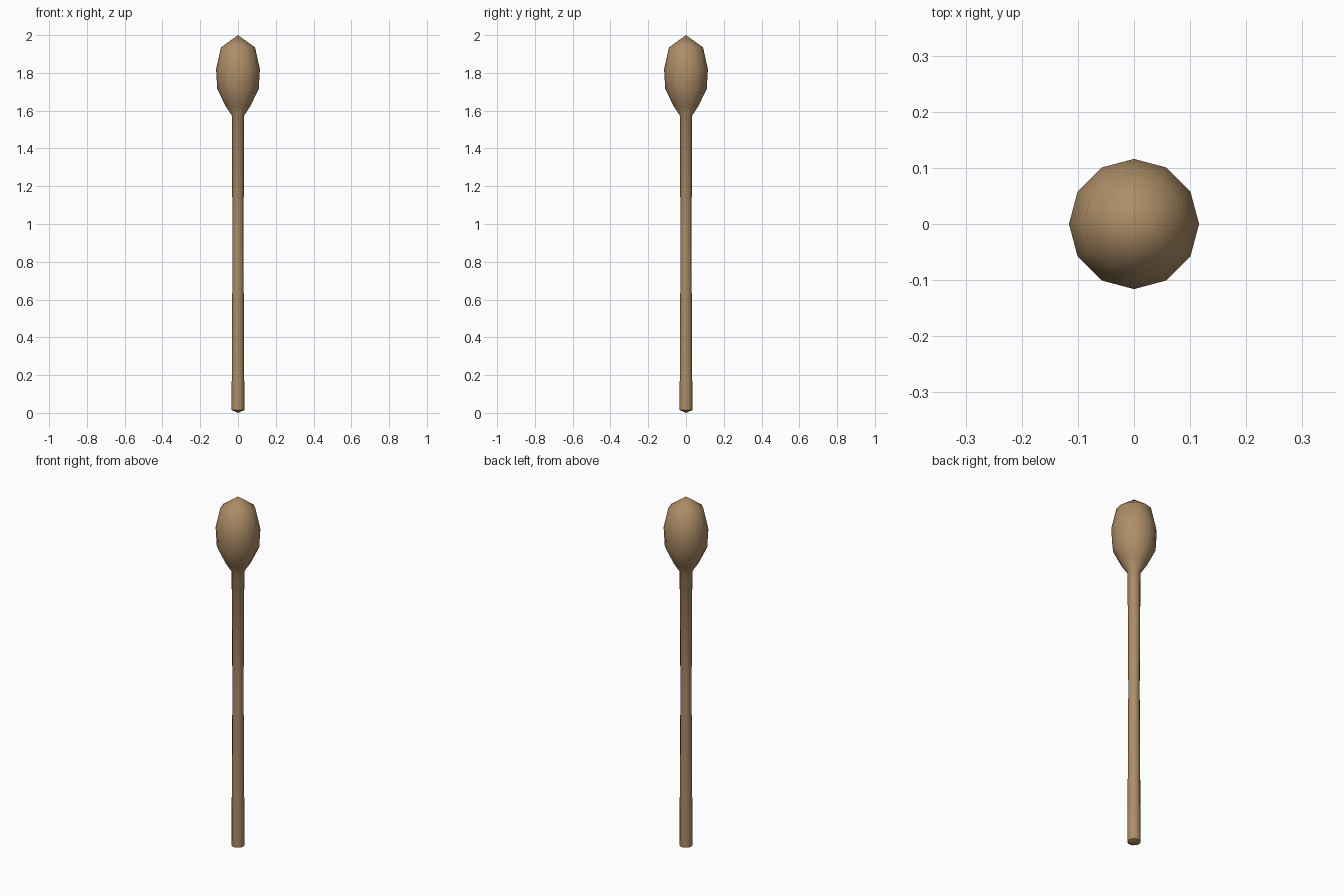
import bpy, bmesh, math

if "Cube" in bpy.data.objects:
    bpy.data.objects.remove(bpy.data.objects["Cube"])

SIDES = 12

wood = bpy.data.materials.new("tan_wood")
wood.diffuse_color = (0.42, 0.27, 0.135, 1)
wood.use_nodes = True
wood.node_tree.nodes["Principled BSDF"].inputs["Base Color"].default_value = wood.diffuse_color


def lathe(name, profile):
    """Turn (radius, z) points around z; radius 0 makes a pole."""
    bm = bmesh.new()
    rings = []
    for r, z in profile:
        if r == 0:
            rings.append([bm.verts.new((0, 0, z))] * SIDES)
        else:
            rings.append([bm.verts.new((r * math.cos(2 * math.pi * i / SIDES),
                                        r * math.sin(2 * math.pi * i / SIDES), z))
                          for i in range(SIDES)])
    for low, high in zip(rings, rings[1:]):
        for i in range(SIDES):
            j = (i + 1) % SIDES
            corners = dict.fromkeys((low[i], low[j], high[j], high[i]))
            bm.faces.new(list(corners))
    bmesh.ops.recalc_face_normals(bm, faces=bm.faces)
    mesh = bpy.data.meshes.new(name)
    bm.to_mesh(mesh)
    bm.free()
    mesh.materials.append(wood)
    obj = bpy.data.objects.new(name, mesh)
    bpy.context.collection.objects.link(obj)
    bpy.ops.object.select_all(action='DESELECT')
    obj.select_set(True)
    bpy.context.view_layer.objects.active = obj
    bpy.ops.object.shade_smooth_by_angle(angle=math.radians(62))
    return obj


# Slim handle with a shallow pointed foot, swelling into the bulbous head
lathe("handle_and_head", [
    (0, 0), (0.034, 0.015), (0.032, 0.35), (0.029, 0.9), (0.033, 1.575),
    (0.066, 1.625), (0.11, 1.715), (0.116, 1.82), (0.09, 1.935), (0, 2.0),
])
